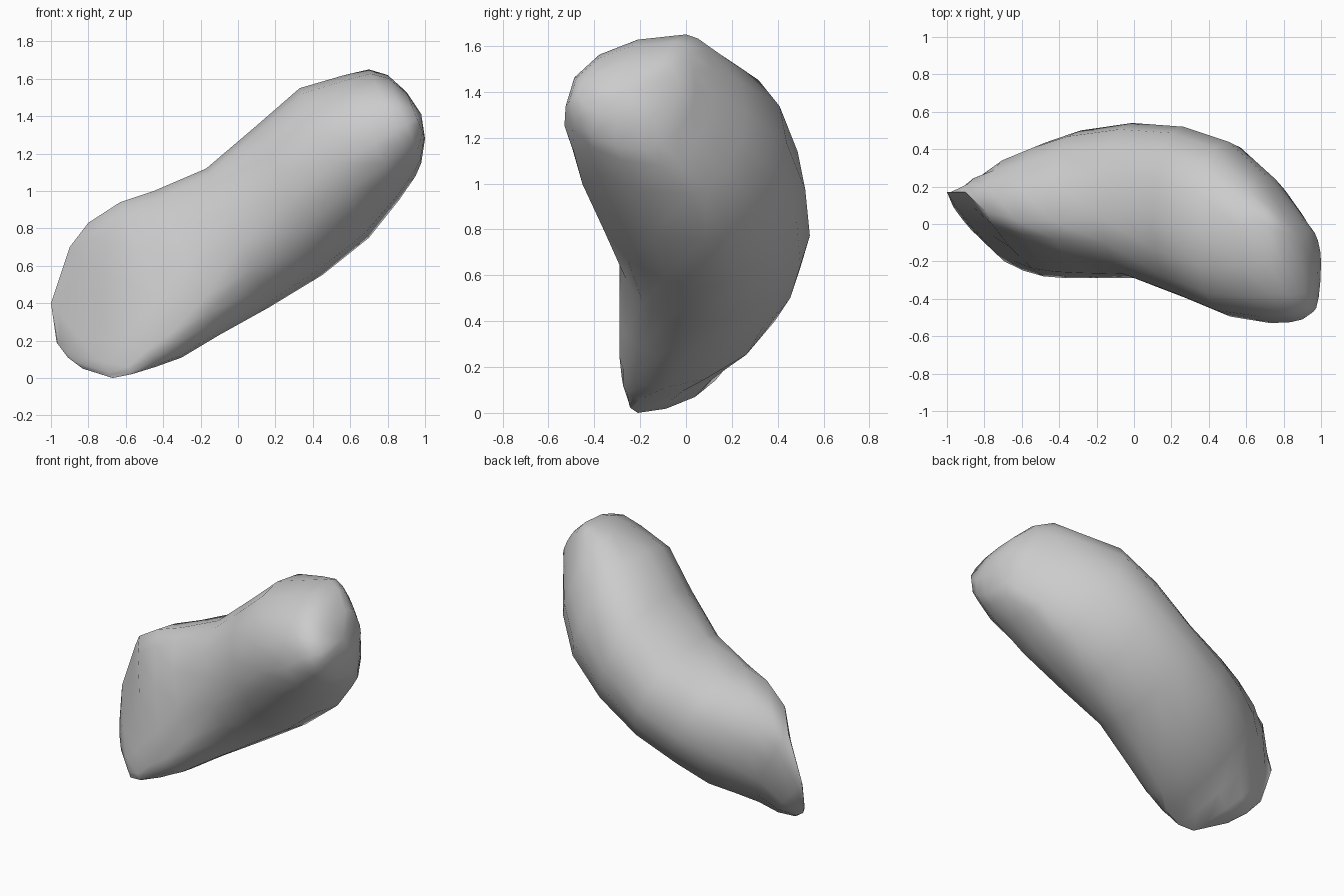
import bpy, bmesh, math
from mathutils import Vector

if "Cube" in bpy.data.objects:
    bpy.data.objects.remove(bpy.data.objects["Cube"])

# Cross-sections from the low left end to the high right end:
# upper edge xyz, lower edge xyz, front bulge (fraction down, y), back bulge y
SECTIONS = [
    (-.97, .10, .19, -.83, -.06, .05, .85, -.05, .08),
    (-1.0, .17, .40, -.67, -.21, .00, .93, -.20, .16),
    (-.90, .17, .70, -.57, -.24, .02, .94, -.25, .27),
    (-.80, .07, .83, -.44, -.20, .06, .88, -.28, .36),
    (-.63, .02, .94, -.30, -.09, .11, .84, -.29, .435),
    (-.45, .02, 1.0, -.10, -.02, .23, .75, -.29, .50),
    (-.17, .03, 1.12, .17, .06, .38, .55, -.29, .54),
    (.10, .03, 1.35, .45, .09, .55, .50, -.395, .52),
    (.33, -.04, 1.55, .70, .08, .75, .50, -.495, .44),
    (.57, -.03, 1.62, .86, .01, .95, .55, -.53, .26),
    (.70, .00, 1.65, .95, -.12, 1.08, .55, -.525, .12),
    (.80, -.05, 1.62, .98, -.18, 1.15, .56, -.51, .04),
    (.90, -.12, 1.53, 1.0, -.20, 1.28, .58, -.47, -.03),
]
FRONT_POWER = [1.1, 1.1, 1.15, 1.2, 1.35, 1.7, 2.1, 2.1, 2.1, 2.1, 2.1, 2.1, 2.1]
STEPS = 4


def quarter(t_end, y_end, t_mid, y_mid, power):
    """Superellipse quarter from an edge of the section to its bulge."""
    pts = []
    for k in range(STEPS + 1):
        a = math.pi / 2 * k / STEPS
        c = max(math.cos(a), 0) ** (2 / power)
        s = math.sin(a) ** (2 / power)
        pts.append((t_end + (t_mid - t_end) * (1 - c), y_end + (y_mid - y_end) * s))
    return pts


def ring(sec, power):
    tx, ty, tz, bx, by, bz, f, yf, yb = sec
    pts = quarter(0, ty, f, yf, power)[:-1]
    pts += quarter(1, by, f, yf, 2)[:0:-1]
    pts += quarter(1, by, .47, yb, 1.75)[:-1]
    pts += quarter(0, ty, .47, yb, 2.3)[:0:-1]
    return [Vector((tx + (bx - tx) * t, y, tz + (bz - tz) * t)) for t, y in pts]


# Loft the bent body
bm = bmesh.new()
rings = [[bm.verts.new(p) for p in ring(s, w)] for s, w in zip(SECTIONS, FRONT_POWER)]
n = len(rings[0])
for r0, r1 in zip(rings, rings[1:]):
    for i in range(n):
        j = (i + 1) % n
        bm.faces.new((r0[i], r0[j], r1[j], r1[i]))

# Close both ends with a small fan
for r, tip in ((rings[0], (-.91, .03, .11)), (rings[-1], (.98, -.26, 1.41))):
    v = bm.verts.new(tip)
    for i in range(n):
        bm.faces.new((r[i], r[(i + 1) % n], v))

bmesh.ops.remove_doubles(bm, verts=bm.verts[:], dist=.002)
bmesh.ops.recalc_face_normals(bm, faces=bm.faces[:])
mesh = bpy.data.meshes.new("bent_body")
bm.to_mesh(mesh)
bm.free()
body = bpy.data.objects.new("bent_body", mesh)
bpy.context.collection.objects.link(body)
bpy.context.view_layer.objects.active = body
body.select_set(True)
bpy.ops.object.shade_smooth_by_angle(angle=math.radians(60))
